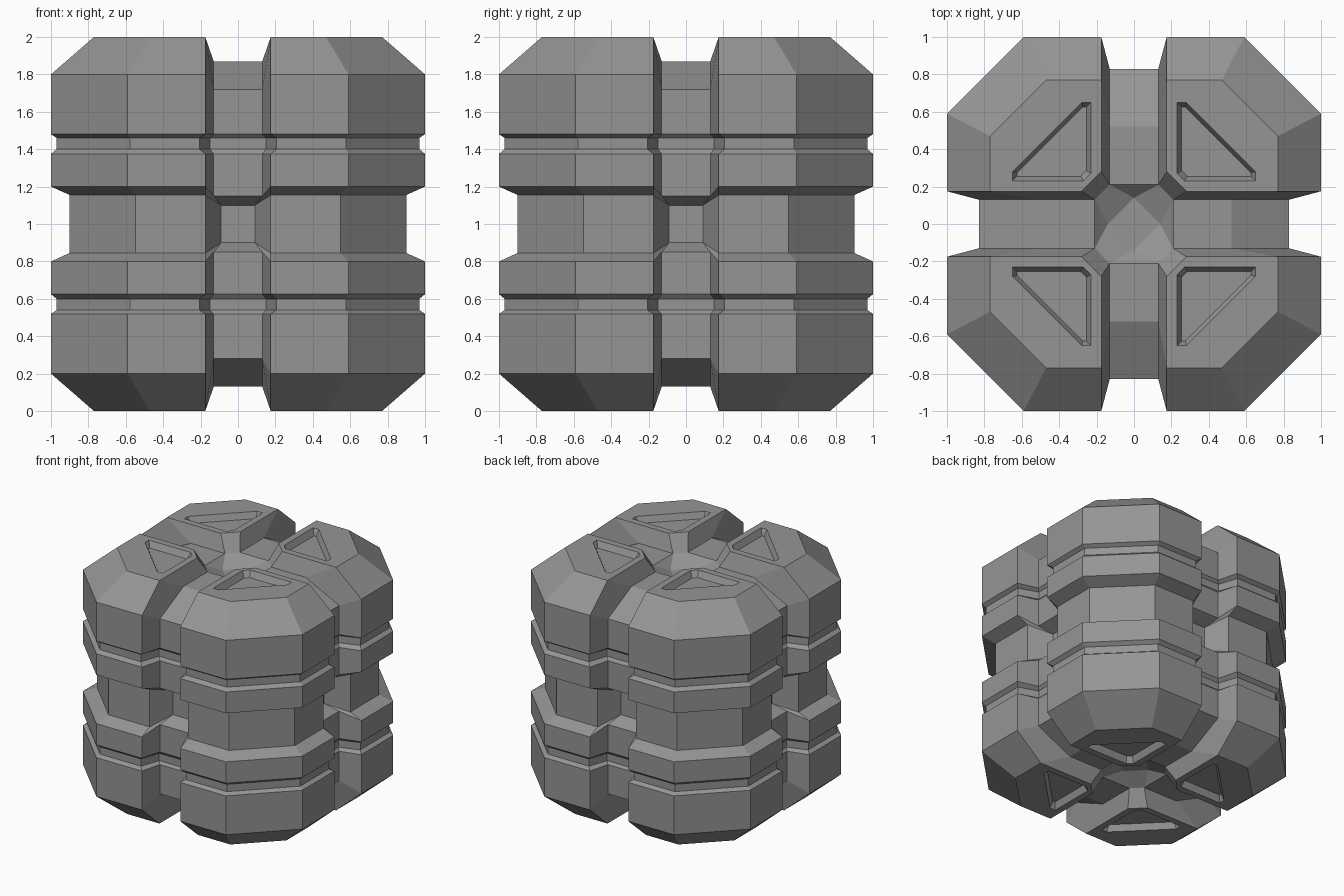
import bpy
import bmesh

old = bpy.data.objects.get("Cube")
if old:
    bpy.data.objects.remove(old, do_unlink=True)

# Single grey metal
metal = bpy.data.materials.new("grey metal")
metal.use_nodes = True
GREY = (0.3, 0.3, 0.3, 1)
metal.diffuse_color = GREY
metal.node_tree.nodes["Principled BSDF"].inputs["Base Color"].default_value = GREY

bm = bmesh.new()


def swap(p):
    return (p[1], p[0], p[2])


def face(*points):
    bm.faces.new([bm.verts.new(p) for p in points])


def pair(*points):
    """A face and its twin across the diagonal x = y."""
    face(*points)
    face(*[swap(p) for p in points])


def bridge(loop_a, loop_b):
    """Band of quads between two closed loops."""
    n = len(loop_a)
    for i in range(n):
        j = (i + 1) % n
        face(loop_a[i], loop_a[j], loop_b[j], loop_b[i])


def half_row(z_out, reach, gap, z_in, depth, width):
    """Channel centre, channel edge, lobe edge and octagon corner at one level."""
    corner = 0.59 - 0.414 * (1 - reach)
    return [(0, depth, z_in), (width, depth, z_in),
            (gap, reach, z_out), (corner, reach, z_out)]


# Side wall levels of the upper half, measured from the mid plane
levels = [
    (0.0, 0.90, 0.175, 0.0, 0.72, 0.09),      # waist
    (0.155, 0.90, 0.175, 0.10, 0.72, 0.09),
    (0.20, 1.0, 0.175, 0.15, 0.83, 0.13),     # belt
    (0.375, 1.0, 0.175, 0.375, 0.83, 0.13),
    (0.40, 0.97, 0.205, 0.40, 0.81, 0.15),    # thin groove
    (0.46, 0.97, 0.205, 0.46, 0.81, 0.15),
    (0.48, 1.0, 0.175, 0.48, 0.83, 0.13),     # shoulder
    (0.80, 1.0, 0.175, 0.72, 0.83, 0.13),
]
rows = [half_row(*level) for level in levels]
for low, high in zip(rows, rows[1:]):
    for i in range(3):
        pair(low[i], low[i + 1], high[i + 1], high[i])
    face(low[3], swap(low[3]), swap(high[3]), high[3])

# Bevelled shoulder up to the cap
mid, floor_a, edge, corner = rows[-1]
cap_edge, cap_corner = (0.175, 0.77, 1), (0.47, 0.77, 1)
cap_inner = (0.175, 0.28, 1)
pair(edge, corner, cap_corner, cap_edge)
face(corner, swap(corner), swap(cap_corner), cap_corner)

# Channel running over the cap
floor_b, floor_c = (0.13, 0.52, 0.87), (0.13, 0.21, 0.87)
mid_b, mid_c = (0, 0.52, 0.87), (0, 0.21, 0.87)
pair(mid, floor_a, floor_b, mid_b)
pair(mid_b, floor_b, floor_c, mid_c)
pair(floor_a, edge, cap_edge, floor_b)
pair(floor_b, cap_edge, cap_inner, floor_c)
face(floor_c, cap_inner, swap(cap_inner), swap(floor_c))

# Shallow pit where the channels cross
pit = (0, 0.14, 0.80)
pair(mid_c, floor_c, pit)
face(floor_c, swap(floor_c), swap(pit), pit)
face(pit, swap(pit), (0, 0, 0.80))


def mirrored_loop(half):
    return half + [swap(p) for p in reversed(half)]


# Cap rim with a sunken pocket
rim = mirrored_loop([cap_inner, cap_edge, cap_corner])
pocket = mirrored_loop([(0.23, 0.27, 1), (0.23, 0.65, 1), (0.28, 0.65, 1)])
pocket_floor = mirrored_loop([(0.255, 0.285, 0.95), (0.255, 0.625, 0.95),
                              (0.275, 0.625, 0.95)])
bridge(rim, pocket)
bridge(pocket, pocket_floor)
face(*pocket_floor)

bmesh.ops.remove_doubles(bm, verts=bm.verts[:], dist=0.0005)
bmesh.ops.recalc_face_normals(bm, faces=bm.faces[:])

mesh = bpy.data.meshes.new("crate_shell")
bm.to_mesh(mesh)
bm.free()
mesh.materials.append(metal)
shell = bpy.data.objects.new("crate_shell", mesh)
bpy.context.collection.objects.link(shell)
shell.location.z = 1

# Repeat the octant on every side
mirror = shell.modifiers.new("mirror", "MIRROR")
mirror.use_axis = (True, True, True)
mirror.merge_threshold = 0.0005
